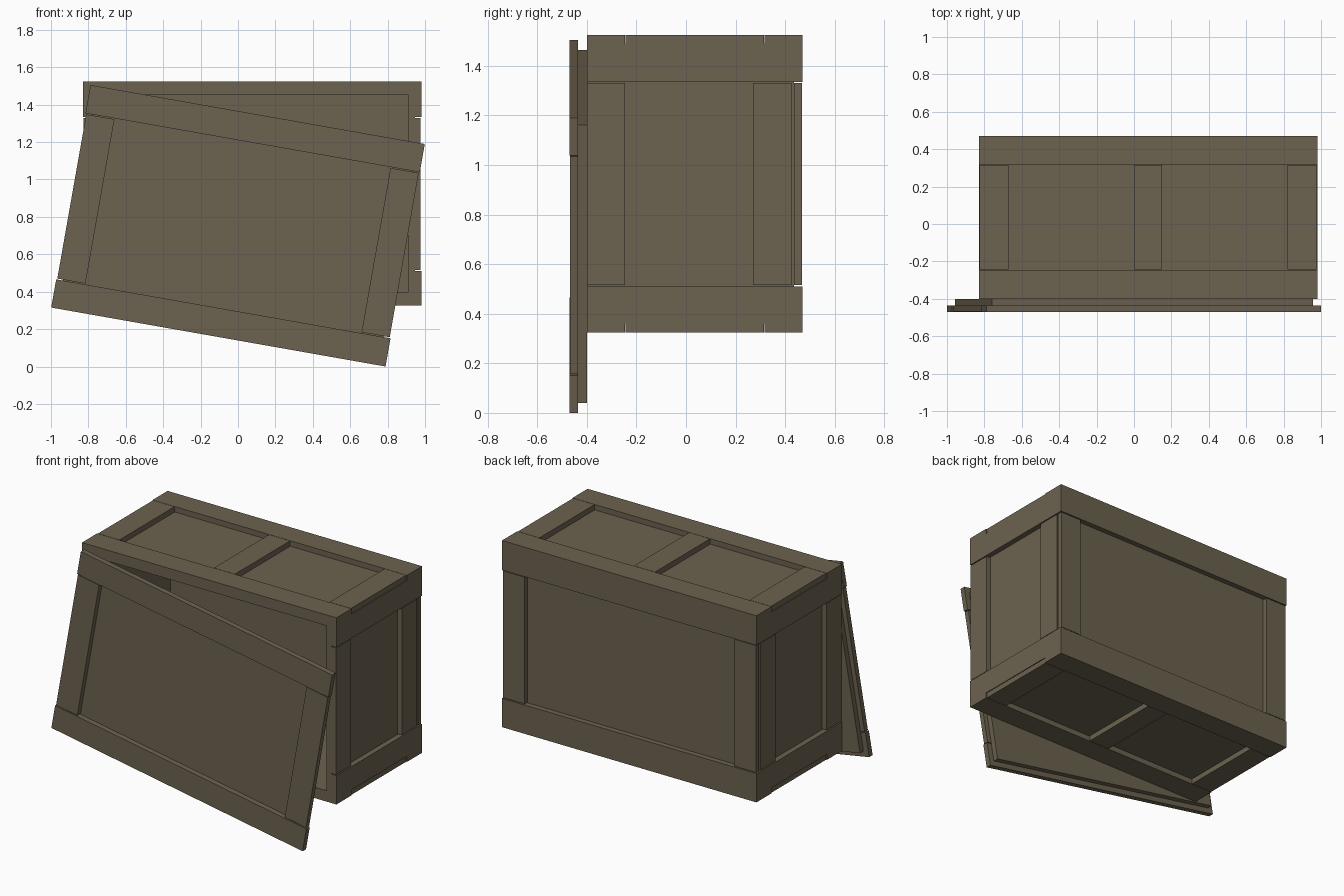
import bpy, math
from mathutils import Matrix, Vector

if "Cube" in bpy.data.objects:
    bpy.data.objects.remove(bpy.data.objects["Cube"])

wood = bpy.data.materials.new("weathered_wood")
wood.diffuse_color = (0.150, 0.123, 0.080, 1)
wood.use_nodes = True
wood.node_tree.nodes["Principled BSDF"].inputs["Base Color"].default_value = wood.diffuse_color


def box(name, x, y, z, matrix=None):
    """Axis-aligned board given (min, max) on each axis."""
    bpy.ops.mesh.primitive_cube_add(size=1)
    ob = bpy.context.object
    ob.name = name
    size = Matrix.Diagonal((x[1] - x[0], y[1] - y[0], z[1] - z[0], 1))
    mid = Vector((sum(x) / 2, sum(y) / 2, sum(z) / 2))
    ob.data.transform(Matrix.Translation(mid) @ size)
    if matrix:
        ob.data.transform(matrix)
    ob.data.materials.append(wood)
    return ob


T, W, G = 0.035, 0.153, 0.005          # board thickness, board width, seam gap
X0, X1, Y0, Y1, Z0, Z1 = -0.83, 0.98, -0.40, 0.47, 0.325, 1.525
XI, YI, ZI = (X0 + T, X1 - T), (Y0, Y1 - T), (Z0 + T, Z1 - T)

# Top and bottom: recessed panel, long rails, cross boards and middle board
for name, z, zp in (("top", (Z1 - T, Z1), (Z1 - 2 * T, Z1 - T)),
                    ("bottom", (Z0, Z0 + T), (Z0 + T, Z0 + 2 * T))):
    box(name + "_panel", XI, YI, zp)
    box(name + "_front_rail", (X0, X1), (Y0, Y0 + W), z)
    box(name + "_back_rail", (X0, X1), (Y1 - W, Y1), z)
    cy = (Y0 + W + G / 2, Y1 - W - G / 2)
    box(name + "_left_board", (X0 + G, X0 + G + W), cy, z)
    box(name + "_right_board", (X1 - G - W, X1 - G), cy, z)
    box(name + "_middle_board", (0.0, 0.15), cy, z)

# Heights shared by the side and back frames
LOW, HIGH = (ZI[0], ZI[0] + 0.15), (ZI[1] - 0.155, ZI[1])
STILE = (LOW[1] + G, HIGH[0] - G)
PZ = (ZI[0] + T, ZI[1] - T)

# Left and right sides
for name, x, xp in (("left", (X0, X0 + T), (X0 + T, X0 + 2 * T)),
                    ("right", (X1 - T, X1), (X1 - 2 * T, X1 - T))):
    box(name + "_side_panel", xp, YI, PZ)
    box(name + "_side_top_rail", x, YI, HIGH)
    box(name + "_side_bottom_rail", x, YI, LOW)
    xs = (x[0] + 0.003, x[1]) if name == "left" else (x[0], x[1] - 0.003)
    box(name + "_side_front_stile", xs, (Y0, Y0 + W), STILE)
    box(name + "_side_back_stile", xs, (0.27, 0.425), STILE)

# Back
yb = (Y1 - T, Y1)
box("back_panel", (X0 + 2 * T, X1 - 2 * T), (Y1 - 2 * T, Y1 - T), PZ)
box("back_top_rail", (X0, X1), yb, HIGH)
box("back_bottom_rail", (X0, X1), yb, LOW)
ys = (yb[0], yb[1] - 0.003)
box("back_left_stile", (X0 + G, X0 + G + W), ys, STILE)
box("back_right_stile", (X1 - G - W, X1 - G), ys, STILE)

# Loose front lid, leaning tilted by ten degrees
hw, hh = 0.9075, 0.604
tilt = Matrix.Translation((0, 0, 0.7525)) @ Matrix.Rotation(math.radians(10), 4, 'Y')
yl = (-0.47, -0.435)
box("lid_panel", (-hw + T, hw - T), (-0.435, -0.40), (-hh + T, hh - T), tilt)
box("lid_top_rail", (-hw, hw), yl, (hh - W, hh), tilt)
box("lid_bottom_rail", (-hw, hw), yl, (-hh, -hh + W), tilt)
for name, s in (("left", -1), ("right", 1)):
    xs = sorted((s * (hw - G), s * (hw - G - W)))
    box("lid_" + name + "_stile", xs, (yl[0] + 0.002, yl[1]),
        (-hh + W + G, hh - W - G), tilt)
